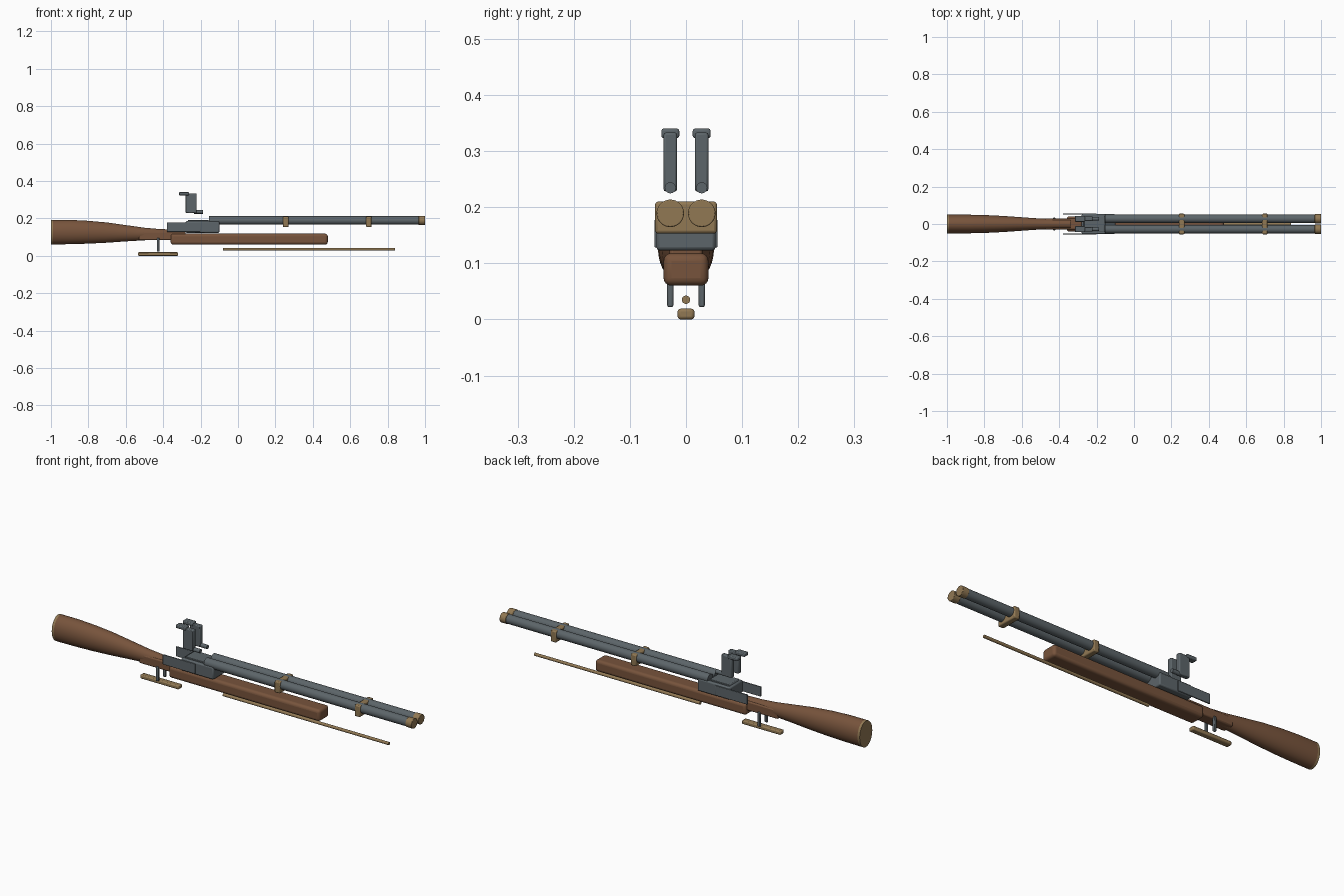
import bpy, bmesh, math
from mathutils import Matrix

if "Cube" in bpy.data.objects:
    bpy.data.objects.remove(bpy.data.objects["Cube"])


def material(name, rgb):
    m = bpy.data.materials.new(name)
    m.diffuse_color = (*rgb, 1)
    m.use_nodes = True
    m.node_tree.nodes["Principled BSDF"].inputs["Base Color"].default_value = m.diffuse_color
    return m


STEEL = material("blued_steel", (0.108, 0.130, 0.142))
WOOD = material("walnut_wood", (0.185, 0.088, 0.045))
BRASS = material("aged_brass", (0.285, 0.190, 0.088))


def finish(name, bm, mat, bevel=0.0, segments=2):
    bmesh.ops.recalc_face_normals(bm, faces=bm.faces)
    me = bpy.data.meshes.new(name)
    bm.to_mesh(me)
    bm.free()
    me.materials.append(mat)
    ob = bpy.data.objects.new(name, me)
    bpy.context.collection.objects.link(ob)
    if bevel:
        mod = ob.modifiers.new("bevel", "BEVEL")
        mod.width, mod.segments, mod.limit_method = bevel, segments, "ANGLE"
    bpy.ops.object.select_all(action="DESELECT")
    ob.select_set(True)
    bpy.context.view_layer.objects.active = ob
    bpy.ops.object.shade_smooth_by_angle(angle=math.radians(35))
    return ob


def box(name, x, y, z, mat, bevel=0.003, segments=2):
    """Box given by (min, max) ranges."""
    bm = bmesh.new()
    bmesh.ops.create_cube(bm, size=1)
    for v in bm.verts:
        for i, (lo, hi) in enumerate((x, y, z)):
            v.co[i] = (lo + hi) / 2 + v.co[i] * (hi - lo)
    return finish(name, bm, mat, bevel, segments)


def rod(name, axis, start, length, r, mat, sides=32, bevel=0.0):
    """Cylinder running along x or z from its start point."""
    bm = bmesh.new()
    rot = Matrix.Rotation(math.pi / 2, 4, "Y") if axis == "X" else Matrix()
    bmesh.ops.create_cone(bm, cap_ends=True, segments=sides, radius1=r, radius2=r, depth=length,
                          matrix=Matrix.Translation(start) @ rot @ Matrix.Translation((0, 0, length / 2)))
    return finish(name, bm, mat, bevel)


def loft(name, sections, mat, sides=32):
    """Oval sections (x, half width, bottom, top) skinned along x."""
    bm = bmesh.new()
    rings = []
    for x, w, lo, hi in sections:
        ring = []
        for i in range(sides):
            a = 2 * math.pi * i / sides
            ring.append(bm.verts.new((x, w * math.cos(a), (lo + hi) / 2 + (hi - lo) / 2 * math.sin(a))))
        rings.append(ring)
    for a, b in zip(rings, rings[1:]):
        for i in range(sides):
            j = (i + 1) % sides
            bm.faces.new((a[i], a[j], b[j], b[i]))
    bm.faces.new(rings[0])
    bm.faces.new(rings[-1])
    return finish(name, bm, mat)


# Buttstock, butt plate and wrist
loft("stock", [(-0.988, 0.050, 0.061, 0.192), (-0.90, 0.050, 0.062, 0.192),
               (-0.80, 0.048, 0.065, 0.187), (-0.70, 0.043, 0.070, 0.178),
               (-0.60, 0.036, 0.077, 0.164), (-0.50, 0.029, 0.083, 0.150),
               (-0.42, 0.026, 0.086, 0.143), (-0.34, 0.026, 0.086, 0.140)], WOOD)
loft("butt_plate", [(-1.0, 0.050, 0.061, 0.192), (-0.988, 0.050, 0.061, 0.192)], BRASS)
box("wrist", (-0.53, -0.28), (-0.029, 0.029), (0.084, 0.130), WOOD, 0.006)

# Forend and ramrod
box("forend", (-0.36, 0.48), (-0.040, 0.040), (0.060, 0.118), WOOD, 0.014, 4)
rod("ramrod", "X", (-0.08, 0, 0.035), 0.92, 0.0075, BRASS, 16)

# Receiver: wide body with a chamfered upper tang
box("receiver", (-0.28, -0.10), (-0.053, 0.053), (0.123, 0.185), STEEL, 0.006)
bm = bmesh.new()
outline = [(-0.28, 0.165), (-0.265, 0.192), (-0.16, 0.192), (-0.13, 0.165)]
ends = [[bm.verts.new((x, y, z)) for x, z in outline] for y in (-0.04, 0.04)]
bm.faces.new(ends[0])
bm.faces.new(ends[1])
for i in range(4):
    j = (i + 1) % 4
    bm.faces.new((ends[0][i], ends[0][j], ends[1][j], ends[1][i]))
finish("receiver_top", bm, STEEL, 0.002)

# Trigger guard below the wrist
box("trigger_guard", (-0.535, -0.32), (-0.015, 0.015), (0.0, 0.019), BRASS, 0.005)

# Paired parts on both sides
for side, s in (("right", -1), ("left", 1)):
    y = 0.028 * s
    rod("barrel_" + side, "X", (-0.155, y, 0.189), 1.125, 0.0225, STEEL)
    rod("muzzle_ring_" + side, "X", (0.966, y, 0.189), 0.034, 0.0245, BRASS, bevel=0.002)
    box("lock_plate_" + side, (-0.38, -0.20), sorted((0.050 * s, 0.056 * s)), (0.128, 0.178), STEEL, 0.002)
    box("trigger_" + side, (-0.434, -0.420), (y - 0.0055, y + 0.0055), (0.022, 0.095), STEEL, 0.003)
    box("hammer_" + side, (-0.28, -0.222), (y - 0.012, y + 0.012), (0.228, 0.333), STEEL, 0.004)
    box("hammer_spur_" + side, (-0.316, -0.262), (y - 0.016, y + 0.016), (0.323, 0.340), STEEL, 0.004)
    rod("hammer_nose_" + side, "X", (-0.235, y, 0.2345), 0.047, 0.0100, STEEL, 16)

# Barrel bands
for i, x in enumerate((0.255, 0.70)):
    box("barrel_band_%d" % (i + 1), (x - 0.015, x + 0.015), (-0.055, 0.055), (0.153, 0.210), BRASS, 0.005)
